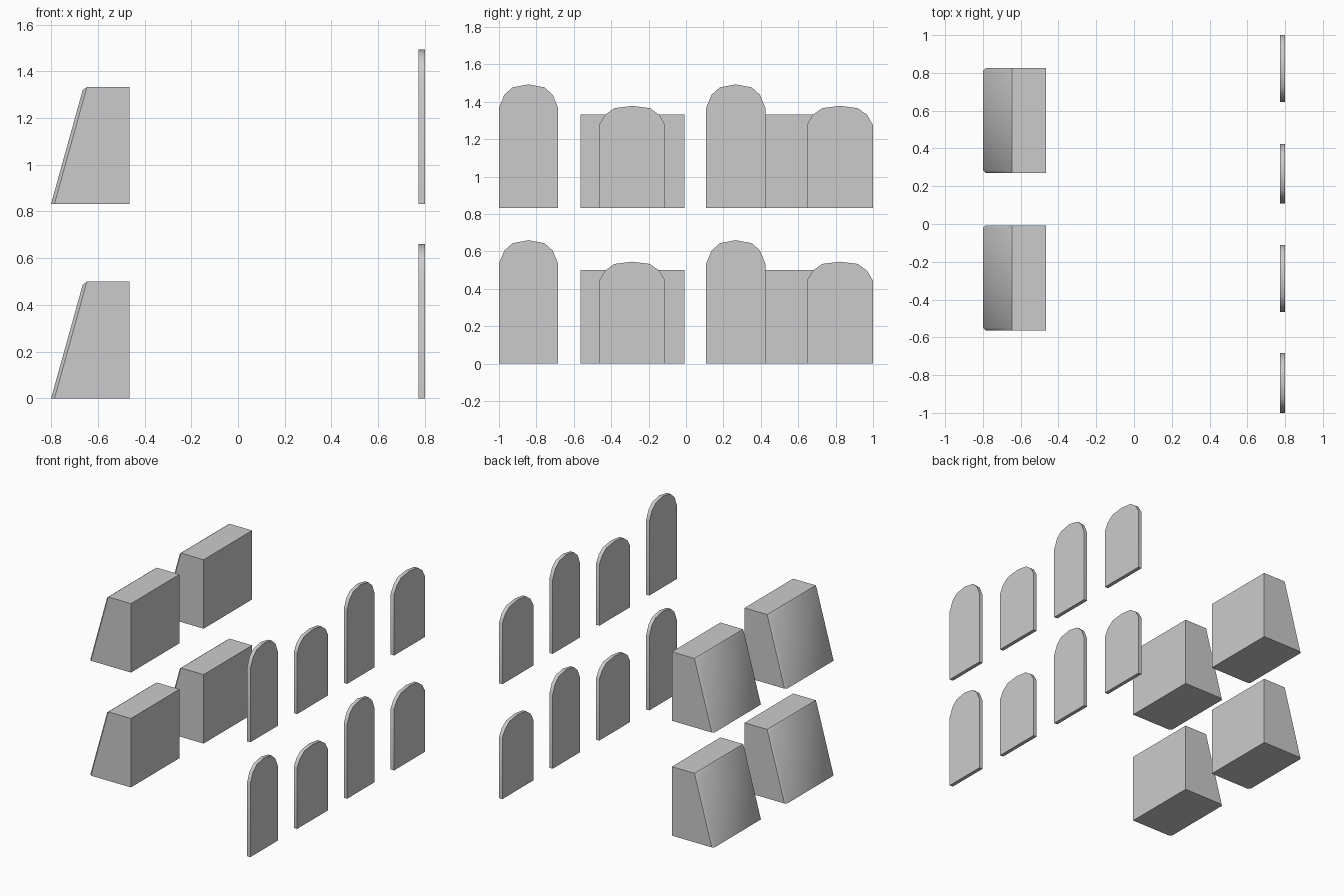
import bpy, bmesh

if "Cube" in bpy.data.objects:
    bpy.data.objects.remove(bpy.data.objects["Cube"])

LEVELS = (0.0, 0.833)


def extrude(bm, points, offset):
    """Fill a closed profile and extrude it into a solid."""
    face = bm.faces.new([bm.verts.new(p) for p in points])
    out = bmesh.ops.extrude_face_region(bm, geom=[face])
    moved = [g for g in out["geom"] if isinstance(g, bmesh.types.BMVert)]
    bmesh.ops.translate(bm, verts=moved, vec=offset)
    bmesh.ops.recalc_face_normals(bm, faces=bm.faces[:])


def finish(bm, name):
    mesh = bpy.data.meshes.new(name)
    bm.to_mesh(mesh)
    bm.free()
    obj = bpy.data.objects.new(name, mesh)
    bpy.context.collection.objects.link(obj)


def sloped_block(name, y0, z0):
    bm = bmesh.new()
    profile = [(-0.80, 0), (-0.465, 0), (-0.465, 0.5), (-0.661, 0.5)]
    extrude(bm, [(x, y0, z + z0) for x, z in profile], (0, 0.556, 0))
    # chamfer the top and sides of the sloping face
    slope = min(bm.faces, key=lambda f: f.calc_center_median().x)
    edges = [e for e in slope.edges if max(v.co.z for v in e.verts) > z0 + 0.1]
    bmesh.ops.bevel(bm, geom=edges, offset=0.014, segments=1,
                    profile=0.5, affect='EDGES')
    bm.normal_update()
    for f in bm.faces:
        f.smooth = f.normal.x < -0.1
    finish(bm, name)


def arched_panel(name, yc, z0, half_arch):
    bm = bmesh.new()
    left = [(-w, h) for w, h in half_arch]
    right = [(w, h) for w, h in reversed(half_arch) if w > 0]
    profile = left + right
    extrude(bm, [(0.773, yc + y, z0 + z) for y, z in profile], (0.027, 0, 0))
    # smooth rim, crisp faces and base
    bm.normal_update()
    for f in bm.faces:
        f.smooth = abs(f.normal.x) < 0.5 and f.normal.z > -0.5
    finish(bm, name)


# half outlines: (distance from centre, height)
TALL = [(0.158, 0), (0.158, 0.535), (0.129, 0.605), (0.085, 0.644), (0, 0.66)]
SHORT = [(0.177, 0), (0.177, 0.443), (0.145, 0.497), (0.095, 0.533), (0, 0.545)]

for level, z in enumerate(LEVELS, 1):
    for i, y in enumerate((-0.563, 0.270), 1):
        sloped_block(f"sloped_block_{level}_{i}", y, z)
    for i, y in enumerate((-0.842, 0.266), 1):
        arched_panel(f"tall_arched_panel_{level}_{i}", y, z, TALL)
    for i, y in enumerate((-0.288, 0.823), 1):
        arched_panel(f"short_arched_panel_{level}_{i}", y, z, SHORT)
